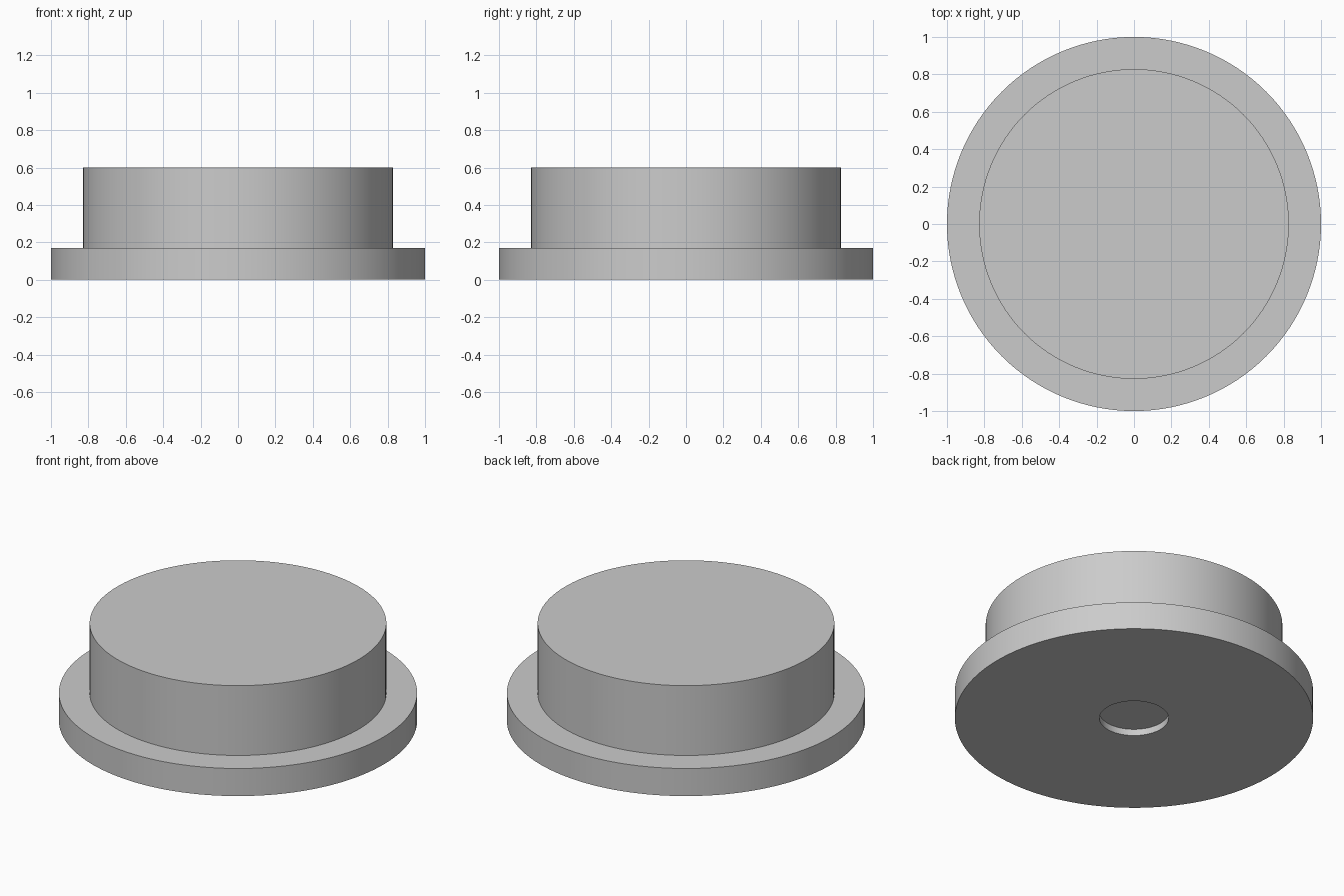
import bpy
import bmesh
import math

cube = bpy.data.objects.get("Cube")
if cube:
    bpy.data.objects.remove(cube, do_unlink=True)

SEGMENTS = 128

# Plain grey material
grey = bpy.data.materials.new("plain grey")
grey.use_nodes = True
colour = (0.6, 0.6, 0.6, 1)
grey.diffuse_color = colour
grey.node_tree.nodes["Principled BSDF"].inputs["Base Color"].default_value = colour

# Profile as (radius, height): recess floor, recess rim, flange, body top
profile = [(0.193, 0.04), (0.193, 0), (1, 0), (1, 0.17), (0.828, 0.17), (0.828, 0.6)]


def ring(bm, radius, height):
    step = math.tau / SEGMENTS
    return [bm.verts.new((radius * math.cos(i * step), radius * math.sin(i * step), height))
            for i in range(SEGMENTS)]


# Revolve the profile into one closed solid
bm = bmesh.new()
rings = [ring(bm, r, z) for r, z in profile]
for low, high in zip(rings, rings[1:]):
    for i in range(SEGMENTS):
        j = (i + 1) % SEGMENTS
        bm.faces.new((low[i], low[j], high[j], high[i]))
bm.faces.new(rings[0][::-1])
bm.faces.new(rings[-1])
bmesh.ops.recalc_face_normals(bm, faces=bm.faces)

mesh = bpy.data.meshes.new("flanged_plug")
bm.to_mesh(mesh)
bm.free()
mesh.materials.append(grey)
plug = bpy.data.objects.new("flanged_plug", mesh)
bpy.context.collection.objects.link(plug)

# Smooth walls with sharp rims
bpy.ops.object.select_all(action="DESELECT")
plug.select_set(True)
bpy.context.view_layer.objects.active = plug
bpy.ops.object.shade_smooth_by_angle(angle=math.radians(30))
